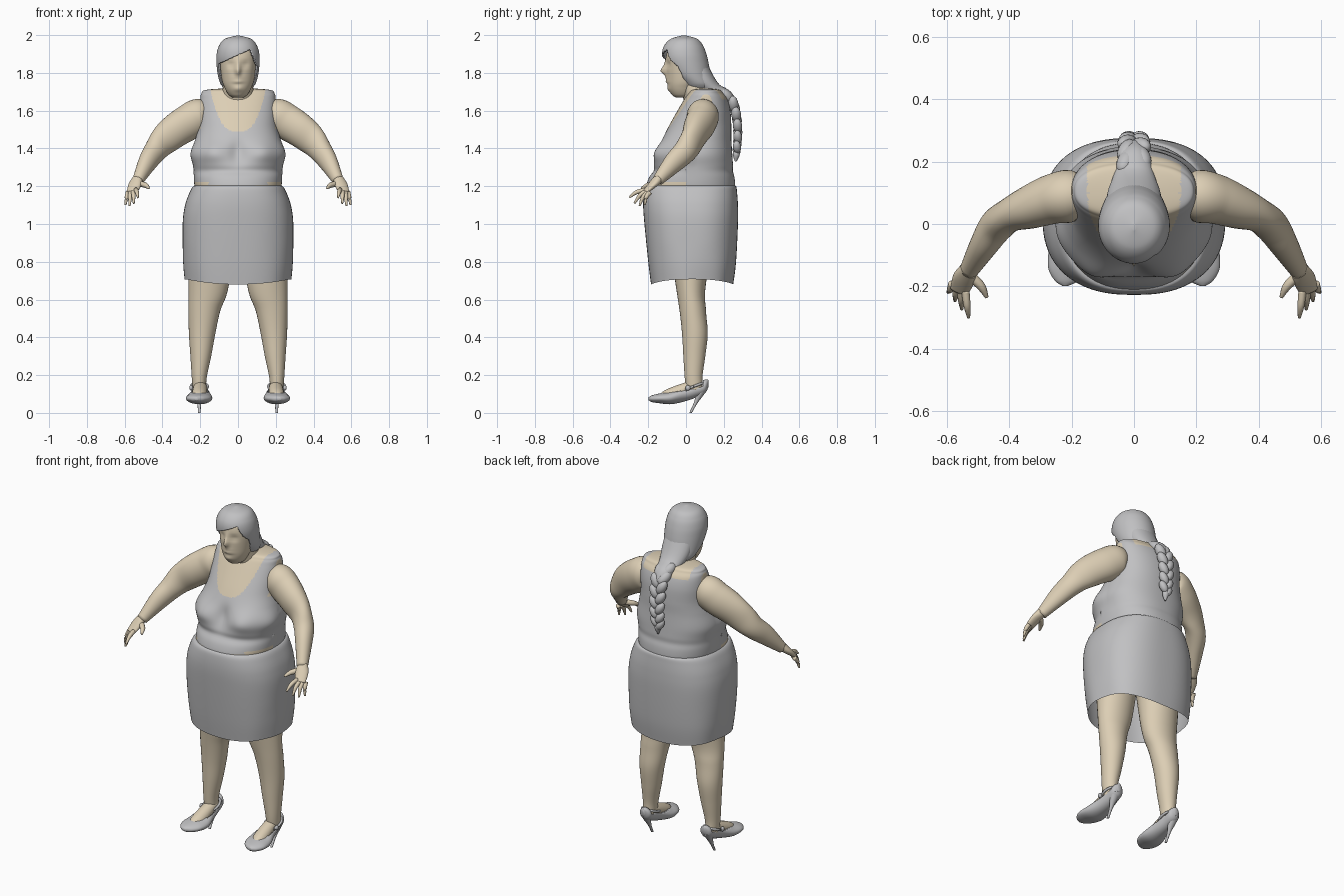
import bpy, bmesh, math
from mathutils import Vector, Matrix

cube = bpy.data.objects.get("Cube")
if cube:
    bpy.data.objects.remove(cube, do_unlink=True)


def material(name, rgb):
    mat = bpy.data.materials.new(name)
    mat.use_nodes = True
    mat.diffuse_color = (*rgb, 1)
    mat.node_tree.nodes["Principled BSDF"].inputs["Base Color"].default_value = (*rgb, 1)
    return mat


SKIN = material("warm skin", (.72, .62, .46))
GREY = material("light grey", (.53, .53, .54))
X, Y, Z = Vector((1, 0, 0)), Vector((0, 1, 0)), Vector((0, 0, 1))
FLAT, UPRIGHT = (X, Y), (X, Z)


def finish(name, bm, mats, rule=None):
    bmesh.ops.recalc_face_normals(bm, faces=bm.faces)
    for face in bm.faces:
        face.smooth = True
        if rule:
            face.material_index = rule(face.calc_center_median())
    mesh = bpy.data.meshes.new(name)
    bm.to_mesh(mesh)
    bm.free()
    for mat in mats:
        mesh.materials.append(mat)
    ob = bpy.data.objects.new(name, mesh)
    bpy.context.collection.objects.link(ob)
    return ob


def smooth_path(points, steps):
    """Catmull-Rom interpolation of whole tuples."""
    ends = [points[0], *points, points[-1]]
    path = []
    for i in range(len(points) - 1):
        for k in range(steps):
            t = k / steps
            path.append([b + t * ((c - a) + t * ((2 * a - 5 * b + 4 * c - d)
                                                 + t * (3 * b - a - 3 * c + d))) / 2
                         for a, b, c, d in zip(*ends[i:i + 4])])
    return path + [list(points[-1])]


def signed_power(value, power):
    return math.copysign(abs(value) ** (2 / power), value)


def sweep(name, points, mats, plane=None, sides=24, steps=6, power=2, mirror=1,
          cap=True, deform=None, rule=None, drop=None):
    """Loft ellipses (x, y, z, radius[, second radius]) along a smooth path."""
    path = smooth_path(points, steps)
    last = len(path) - 1
    bm = bmesh.new()
    rings = []
    for i, row in enumerate(path):
        if plane:
            u, v = plane
        else:
            along = Vector(path[min(i + 1, last)][:3]) - Vector(path[max(i - 1, 0)][:3])
            u = along.cross(Z if abs(along.normalized().z) < .95 else Y).normalized()
            v = u.cross(along).normalized()
        ring = []
        for k in range(sides):
            angle = math.tau * k / sides
            co = (Vector(row[:3])
                  + u * max(row[3], .001) * signed_power(math.cos(angle), power)
                  + v * max(row[-1], .001) * signed_power(math.sin(angle), power))
            if deform:
                deform(co)
            co.x *= mirror
            ring.append(bm.verts.new(co))
        rings.append(ring)
    for lower, upper in zip(rings, rings[1:]):
        for k in range(sides):
            bm.faces.new((lower[k - 1], lower[k], upper[k], upper[k - 1]))
    if cap:
        bm.faces.new(rings[0])
        bm.faces.new(rings[-1])
    if drop:
        gone = [face for face in bm.faces if drop(face.calc_center_median())]
        bmesh.ops.delete(bm, geom=gone, context='FACES')
    return finish(name, bm, mats, rule)


def levels(*rows):
    """Rows of (z, front y, back y, half width) to ring tuples."""
    return [(0, (front + back) / 2, z, half, (back - front) / 2)
            for z, front, back, half in rows]


def ball(name, centre, size, mat, lean=0, roll=0):
    bm = bmesh.new()
    bmesh.ops.create_uvsphere(bm, u_segments=16, v_segments=10, radius=1)
    turn = Matrix.Rotation(roll, 4, 'Y') @ Matrix.Rotation(lean, 4, 'X')
    bm.transform(Matrix.Translation(centre) @ turn @ Matrix.Diagonal((*size, 1)))
    return finish(name, bm, [mat])


def bump(distance, width):
    return math.exp(-(distance / width) ** 2)


# Torso with tank top painted by rule
def bust(co):
    if co.y < .05:
        height = bump(co.z - 1.38, .06)
        co.y -= .035 * height * bump(abs(co.x) - .14, .08)
        co.y += .02 * height * bump(co.x, .04)
        co.x *= 1 + .06 * height * bump(co.y + .05, .08)
    co.y += .01 * bump(co.z - 1.28, .02) * (1 if co.y < 0 else -.4)


def top_rule(c):
    x, y, z = abs(c.x), c.y, c.z
    midriff = z < 1.22 and y < 0 and (x > .09 if z < 1.21 else y > -.16)
    armhole = x > .196 and z > 1.5
    if y < .1:
        neckline = x < .147 and z > 1.49 + 70 * x ** 3
    else:
        neckline = x < .15 and z > 1.66
    return 0 if midriff or armhole or neckline else 1


sweep("tank_top_and_chest", levels(
    (1.14, -.19, .24, .21), (1.2, -.21, .26, .23), (1.3, -.175, .25, .236),
    (1.37, -.155, .245, .244), (1.45, -.125, .24, .225), (1.52, -.09, .24, .208),
    (1.6, -.045, .235, .204), (1.66, -.01, .22, .2), (1.69, .01, .2, .194),
    (1.71, .03, .18, .17), (1.72, .08, .12, .04)),
    [SKIN, GREY], FLAT, sides=160, steps=12, power=2.3, deform=bust, rule=top_rule)


# Skirt with a gently folded hem
def hem(co):
    fade = max(0, (.9 - co.z) * 4)
    co.z += fade * co.x ** 2 * .4
    co.x *= 1 + .015 * fade * math.cos(8 * math.atan2(co.y, co.x))


sweep("skirt", levels(
    (.68, -.185, .25, .28), (.8, -.2, .265, .29), (1, -.22, .275, .293),
    (1.1, -.227, .275, .28), (1.17, -.224, .27, .255), (1.2, -.215, .265, .236),
    (1.206, -.195, .25, .215)),
    [GREY], FLAT, sides=80, steps=8, power=2.5, cap=False, deform=hem)

# Neck and head
sweep("neck", [(0, .1, 1.62, .13, .1), (0, .07, 1.68, .09, .09), (0, .01, 1.8, .07, .08)],
      [SKIN], FLAT)


def face_shape(co):
    if co.y < -.04:
        socket = bump(abs(co.x) - .04, .02) * bump(co.z - 1.845, .015)
        nose = bump(co.x, .014) * bump(co.z - 1.81, .02)
        bridge = bump(co.x, .01) * bump(co.z - 1.84, .03)
        lips = bump(co.x, .03) * (bump(co.z - 1.775, .007) + bump(co.z - 1.755, .008))
        chin = bump(co.x, .025) * bump(co.z - 1.715, .015)
        co.y += .01 * (socket - 3 * nose - bridge - lips - .7 * chin)


sweep("head", levels(
    (1.67, -.055, .02, .03), (1.685, -.075, .04, .05), (1.72, -.093, .06, .07),
    (1.77, -.1, .085, .086), (1.88, -.105, .09, .096), (1.94, -.085, .07, .08),
    (1.97, -.04, .03, .04)),
    [SKIN], FLAT, sides=72, steps=8, deform=face_shape)


# Hair cap swept to one side, open over the face
def face_opening(c):
    fringe = min(1.895 + .45 * c.x, 2.09 - 2.5 * c.x)
    return c.y < .01 - .45 * (c.z - 1.72) and c.z < fringe


hair = sweep("hair", levels(
    (1.72, -.01, .14, .076), (1.745, -.03, .14, .094), (1.79, -.08, .13, .107),
    (1.85, -.118, .12, .114), (1.9, -.127, .108, .113), (1.945, -.115, .09, .1),
    (1.98, -.08, .06, .07), (1.998, -.02, 0, .005)),
    [GREY], FLAT, sides=144, steps=14, drop=face_opening)
hair.modifiers.new("thickness", 'SOLIDIFY').thickness = .01

# Gathered hair and braid
sweep("gathered_hair", [(0, .06, 1.82, .09, .06), (0, .1, 1.755, .085, .055),
                        (0, .155, 1.705, .066, .04), (0, .215, 1.675, .05, .034),
                        (0, .25, 1.63, .03, .024)], [GREY])
braid = smooth_path([(.2, 1.69), (.25, 1.635), (.27, 1.55), (.274, 1.46), (.268, 1.39)], 3)
for i, (y, z) in enumerate(braid):
    side = 1 if i % 2 else -1
    taper = 1 - i / 40
    ball(f"braid_lobe_{i + 1}", (side * .024 * taper, y, z),
         (.03 * taper, .03 * taper, .05 * taper), GREY,
         lean=.75 if i < 3 else .1, roll=side / 2)
sweep("braid_end", [(0, .268, 1.39, .014), (0, .266, 1.365, .018), (0, .263, 1.33, .004)],
      [GREY], sides=12)

for mirror, label in ((1, "left"), (-1, "right")):
    ball(label + "_eye", (mirror * .038, -.075, 1.845), (.016, .012, .008), SKIN)

    # Arm, hand and fingers
    sweep(label + "_arm", [
        (.15, .09, 1.575, .05, .05), (.2, .09, 1.575, .083, .09), (.26, .08, 1.54, .08, .095),
        (.33, .055, 1.495, .07, .09), (.395, .03, 1.44, .055, .08),
        (.44, -.005, 1.385, .055, .065), (.48, -.065, 1.325, .046, .055),
        (.53, -.15, 1.23, .03, .03)], [SKIN], mirror=mirror, sides=32)
    sweep(label + "_hand", [
        (.53, -.145, 1.24, .028, .026), (.545, -.175, 1.21, .036, .02),
        (.56, -.215, 1.17, .03, .012)], [SKIN], mirror=mirror)
    sweep(label + "_thumb", [(.525, -.165, 1.215, .016), (.49, -.2, 1.205, .014),
                             (.472, -.235, 1.19, .006)], [SKIN], mirror=mirror, sides=10)
    for i, finger in enumerate(("index", "middle", "ring", "little")):
        base = Vector((.54 + i * .014, -.215 + i * .008, 1.18 - i * .004))
        tip = Vector((.53 + i * .022, -.3 + i * .027, 1.14 - i * .04 + i * i * .009))
        knuckle = (base + tip) / 2 + Vector((0, -.005, .008))
        sweep(f"{label}_{finger}_finger", [(*base, .013), (*knuckle, .011), (*tip, .005)],
              [SKIN], mirror=mirror, sides=10)

    # Leg and foot
    sweep(label + "_leg", [
        (.14, .03, 1.05, .13, .14), (.155, .025, .68, .107, .08), (.178, .036, .54, .084, .07),
        (.19, .047, .42, .07, .068), (.197, .044, .3, .055, .058),
        (.205, .04, .19, .04, .047), (.205, .045, .12, .035, .045)],
        [SKIN], FLAT, mirror=mirror, sides=32)
    sweep(label + "_foot", [(.2, .08, .13, .03), (.2, .03, .135, .035),
                            (.205, -.09, .09, .04, ), (.21, -.14, .08, .02)],
          [SKIN], UPRIGHT, mirror=mirror)

    # Pump with a cut-out instep, stiletto heel, strap and button
    shoe = sweep(label + "_shoe", [
        (.2, .118, .155, .012, .02), (.2, .1, .14, .034, .036), (.2, .05, .12, .04, .04),
        (.2, -.01, .1, .05, .04), (.204, -.08, .08, .068, .034), (.21, -.14, .077, .065, .026),
        (.215, -.18, .075, .04, .018), (.22, -.198, .075, .01, .008)],
        [GREY], UPRIGHT, mirror=mirror, sides=40, steps=8,
        drop=lambda c: abs(c.y) < .09 and c.z > .118 + max(.25 * c.y, .1 * c.y))
    shoe.modifiers.new("thickness", 'SOLIDIFY').thickness = .006
    sweep(label + "_heel", [(.205, .085, .125, .03), (.205, .07, .09, .02),
                            (.205, .05, .05, .01), (.205, .024, 0, .007)],
          [GREY], FLAT, mirror=mirror, sides=16)
    angles = [math.tau * k / 16 for k in range(17)]
    strap = [(.204 + .044 * math.cos(a), .04 + .055 * math.sin(a), .14 + .02 * math.sin(a), .007)
             for a in angles]
    sweep(label + "_ankle_strap", strap, [GREY], mirror=mirror, sides=8, steps=2, cap=False)
    ball(label + "_strap_button", (mirror * .248, .01, .132), (.01, .014, .014), GREY)
